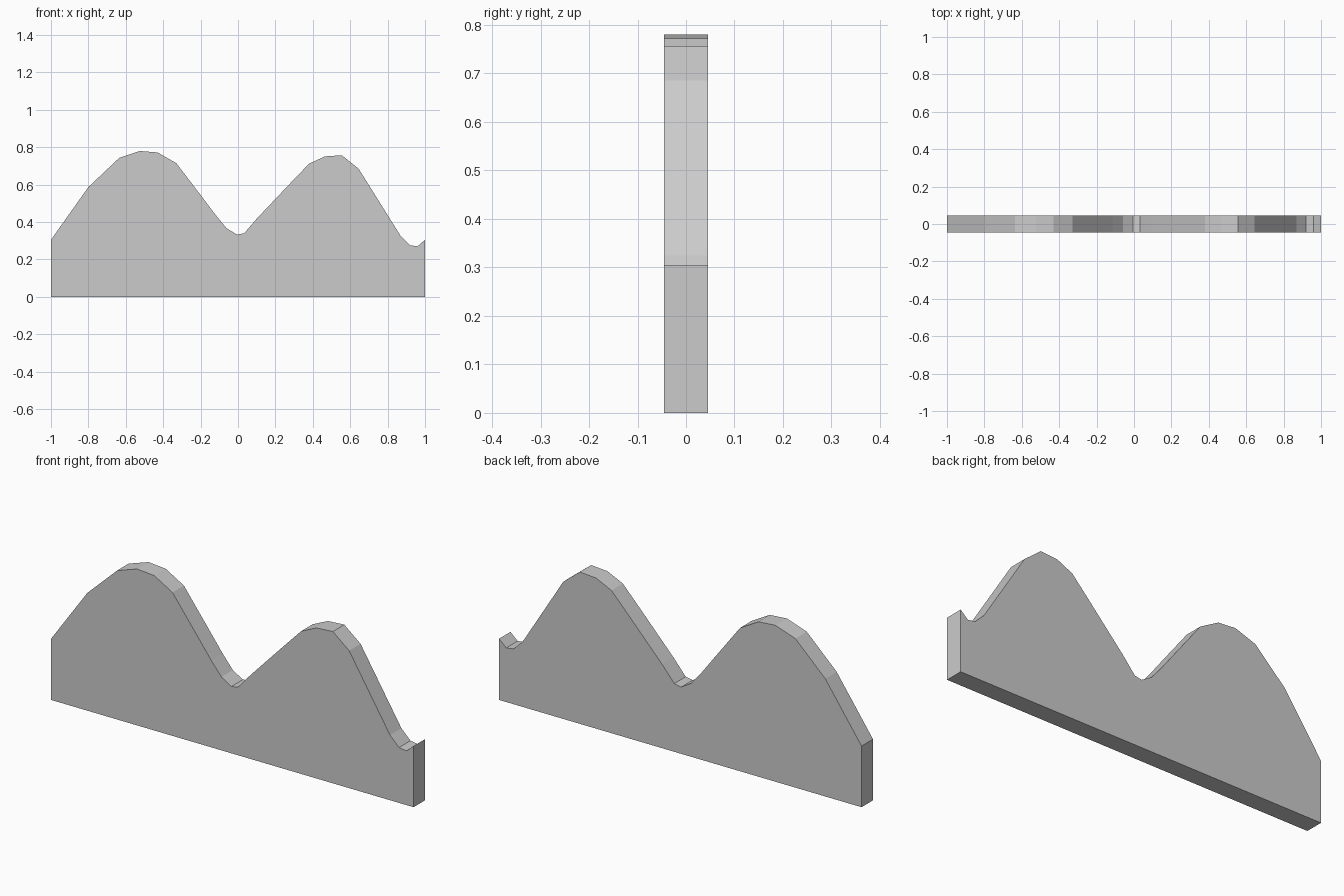
import bpy, bmesh

if "Cube" in bpy.data.objects:
    bpy.data.objects.remove(bpy.data.objects["Cube"])

HALF_DEPTH = 0.045

# Wavy top edge of the panel, left to right (x, z)
crest = [(-1, 0.305), (-0.80, 0.587), (-0.635, 0.743), (-0.525, 0.78),
         (-0.43, 0.772), (-0.33, 0.715), (-0.195, 0.538), (-0.115, 0.432),
         (-0.06, 0.366), (-0.005, 0.333), (0.033, 0.34), (0.10, 0.418),
         (0.28, 0.608), (0.38, 0.712), (0.465, 0.751), (0.555, 0.757),
         (0.645, 0.685), (0.87, 0.325), (0.92, 0.276), (0.96, 0.27),
         (1, 0.305)]
outline = [(1, 0), (-1, 0)] + crest

# Flat panel: fill the outline, then extrude through the thickness
bm = bmesh.new()
face = bm.faces.new([bm.verts.new((x, -HALF_DEPTH, z)) for x, z in outline])
result = bmesh.ops.extrude_face_region(bm, geom=[face], use_keep_orig=True)
back = [v for v in result["geom"] if isinstance(v, bmesh.types.BMVert)]
bmesh.ops.translate(bm, verts=back, vec=(0, 2 * HALF_DEPTH, 0))
bmesh.ops.recalc_face_normals(bm, faces=bm.faces)

mesh = bpy.data.meshes.new("wavy_panel")
bm.to_mesh(mesh)
bm.free()
panel = bpy.data.objects.new("wavy_panel", mesh)
bpy.context.collection.objects.link(panel)
